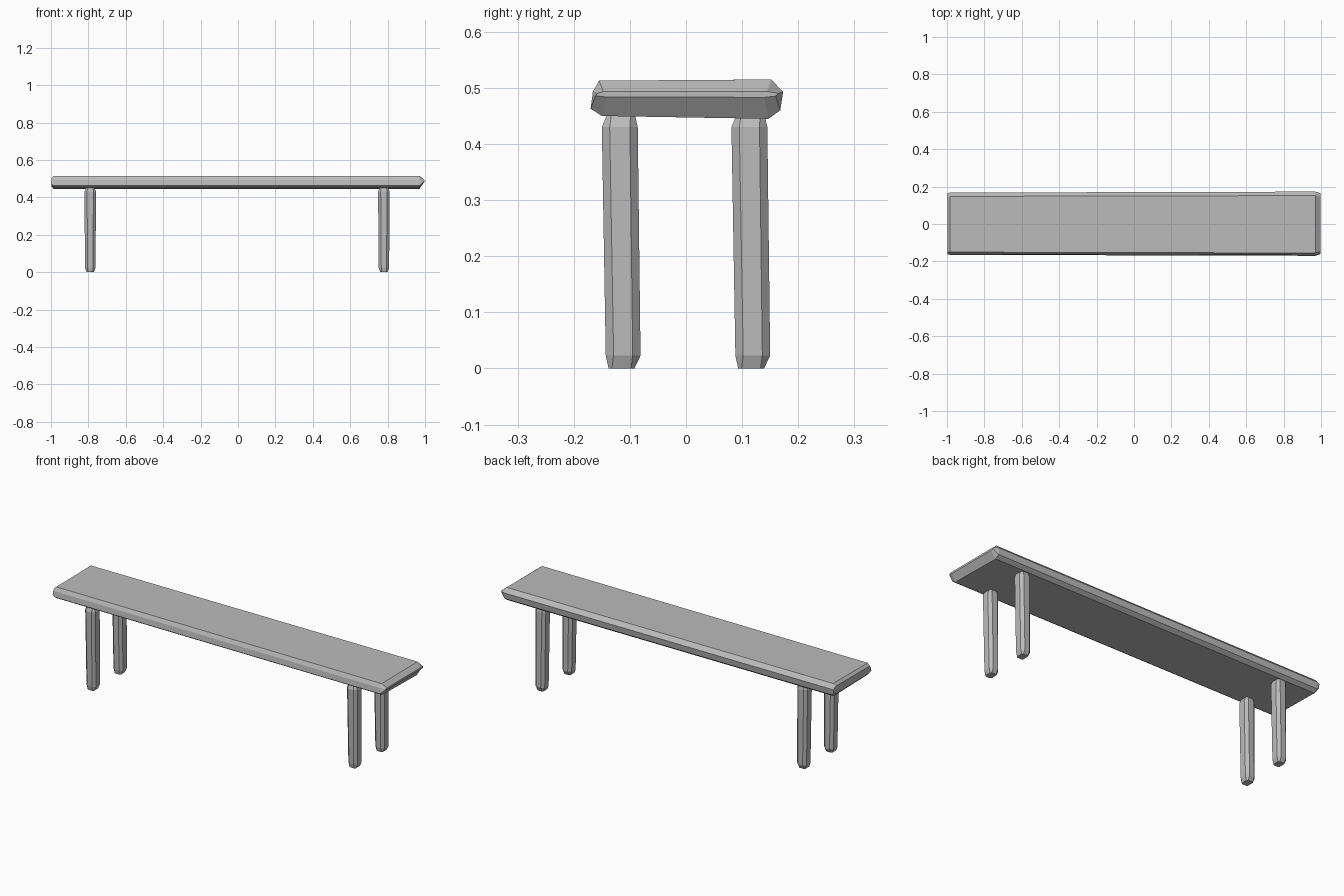
import bpy
import bmesh
from mathutils import Vector

cube = bpy.data.objects.get("Cube")
if cube:
    bpy.data.objects.remove(cube)

stone = bpy.data.materials.new("grey stone")
stone.use_nodes = True
colour = (0.5, 0.5, 0.5, 1)
stone.diffuse_color = colour
stone.node_tree.nodes["Principled BSDF"].inputs["Base Color"].default_value = colour


def loft(name, rings):
    """Skin a list of equal-sized point rings and cap both ends."""
    bm = bmesh.new()
    loops = [[bm.verts.new(p) for p in ring] for ring in rings]
    for a, b in zip(loops, loops[1:]):
        for i in range(len(a)):
            j = (i + 1) % len(a)
            bm.faces.new((a[i], a[j], b[j], b[i]))
    bm.faces.new(loops[0])
    bm.faces.new(loops[-1])
    bmesh.ops.remove_doubles(bm, verts=bm.verts, dist=0.0005)
    bmesh.ops.recalc_face_normals(bm, faces=bm.faces)
    mesh = bpy.data.meshes.new(name)
    bm.to_mesh(mesh)
    bm.free()
    mesh.materials.append(stone)
    obj = bpy.data.objects.new(name, mesh)
    bpy.context.collection.objects.link(obj)
    return obj


# Seat: chamfered slab, blunt on its right end and wedge-shaped on its left
profile = [(-0.155, 0.513), (0.152, 0.515), (0.173, 0.493), (0.168, 0.46),
           (0.147, 0.445), (-0.15, 0.45), (-0.17, 0.463), (-0.166, 0.493)]


def seat_ring(x, wide=1.0, tall=1.0, mid=0.482):
    return [Vector((x, y * wide, mid + (z - mid) * tall)) for y, z in profile]


loft("seat", [seat_ring(-0.985, 0.97, 1.0), seat_ring(-0.998, 0.95, 0.6),
              ] [::-1] + [seat_ring(0.97), seat_ring(0.996, 0.95, 0.15, 0.49)])


# Legs: chamfered posts, slightly leaning, with tapered feet and tops
def leg_ring(x, y, z, wide, deep, cut):
    corners = [(-wide, -deep + cut), (-wide + cut, -deep), (wide - cut, -deep),
               (wide, -deep + cut), (wide, deep - cut), (wide - cut, deep),
               (-wide + cut, deep), (-wide, deep - cut)]
    return [Vector((x + u, y + v, z)) for u, v in corners]


for end, x in (("right", -0.79), ("left", 0.78)):
    for side, y, lean in (("front", -0.116, 0.004), ("back", 0.115, 0.004)):
        loft(side + "_" + end + "_leg", [
            leg_ring(x, y + lean - 0.003, 0.0, 0.019, 0.023, 0.006),
            leg_ring(x, y + lean, 0.023, 0.028, 0.031, 0.014),
            leg_ring(x, y - lean / 2, 0.43, 0.031, 0.032, 0.014),
            leg_ring(x, y, 0.452, 0.022, 0.025, 0.008)])
